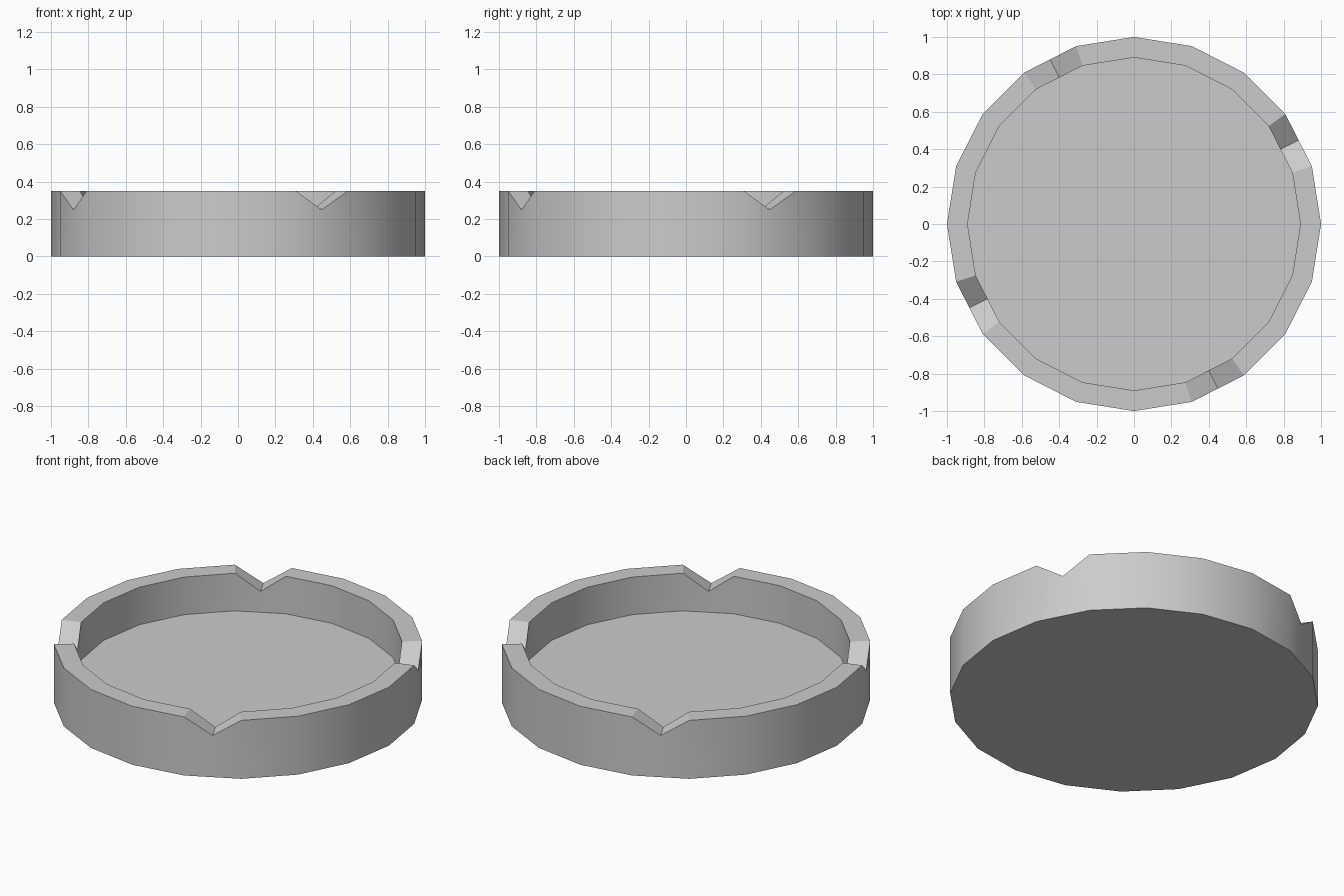
import bpy, bmesh
from math import cos, sin, radians

if "Cube" in bpy.data.objects:
    bpy.data.objects.remove(bpy.data.objects["Cube"])

SIDES, STEP = 20, 18
R_OUT, R_IN = 1.0, 0.89
HEIGHT, FLOOR, NOTCH = 0.35, 0.125, 0.25
NOTCHED = (1, 6, 11, 16)          # rim segments with a V-shaped rest

# Plan of the rim: one point per corner plus a low point in each notched segment
plan = []
for i in range(SIDES):
    plan.append((i * STEP, 1.0, HEIGHT))
    if i in NOTCHED:
        plan.append(((i + 0.5) * STEP, cos(radians(STEP / 2)), NOTCH))

bm = bmesh.new()


def ring(radius, z=None):
    return [bm.verts.new((radius * k * cos(radians(a)), radius * k * sin(radians(a)),
                          top if z is None else z)) for a, k, top in plan]


def bridge(lower, upper):
    n = len(lower)
    for i in range(n):
        j = (i + 1) % n
        bm.faces.new((lower[i], lower[j], upper[j], upper[i]))


# Outer wall, notched rim, inner wall, then base and floor
loops = [ring(R_OUT, 0), ring(R_OUT), ring(R_IN), ring(R_IN, FLOOR)]
for a, b in zip(loops, loops[1:]):
    bridge(a, b)
bm.faces.new(loops[0][::-1])
bm.faces.new(loops[3])
bmesh.ops.recalc_face_normals(bm, faces=bm.faces)

mesh = bpy.data.meshes.new("ashtray_dish")
bm.to_mesh(mesh)
bm.free()
dish = bpy.data.objects.new("ashtray_dish", mesh)
bpy.context.collection.objects.link(dish)

# Soft outer and inner walls, crisp rim
bpy.context.view_layer.objects.active = dish
dish.select_set(True)
bpy.ops.object.shade_smooth_by_angle(angle=radians(30))
